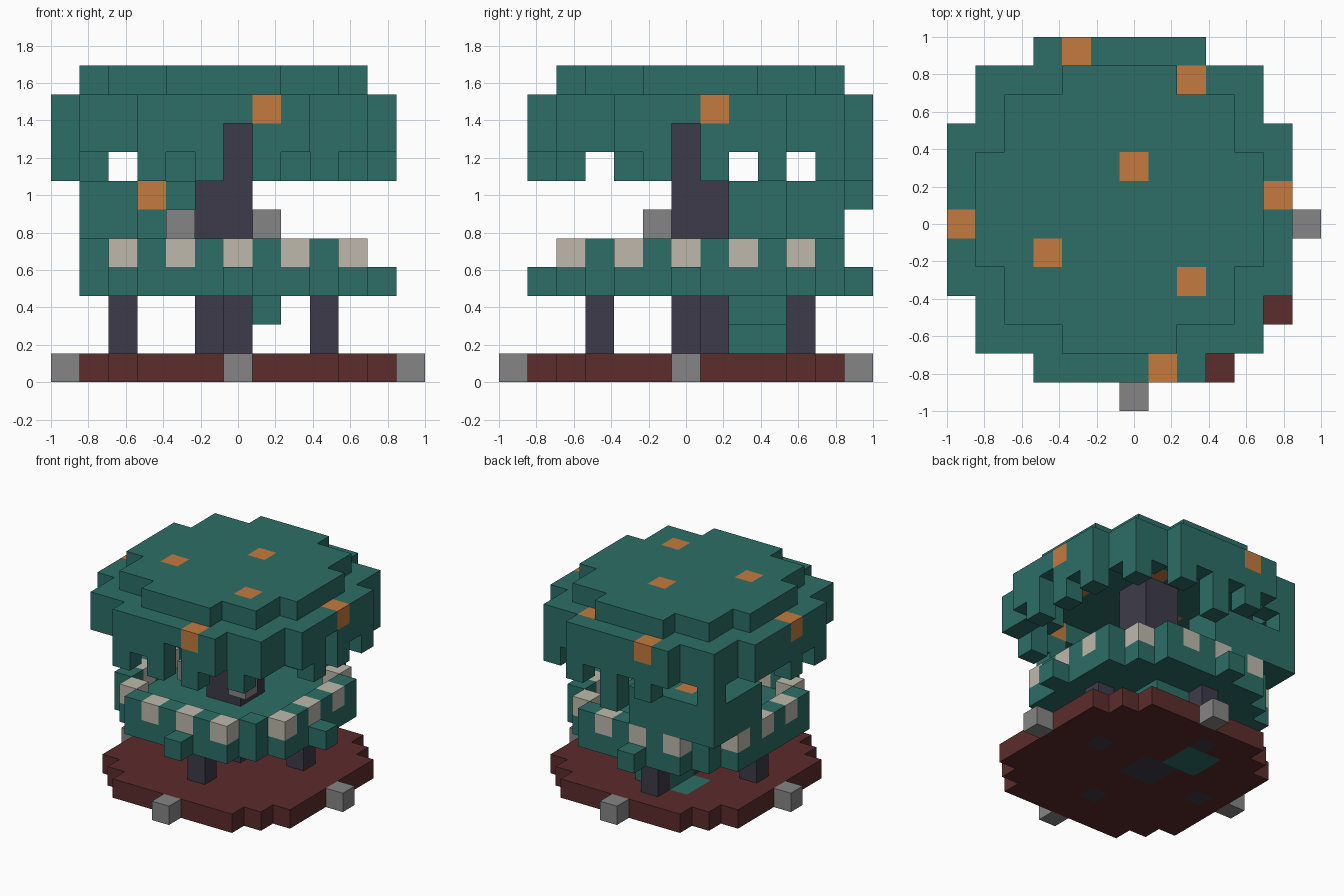
import bpy, bmesh, math
from mathutils import Vector

cube = bpy.data.objects.get("Cube")
if cube:
    bpy.data.objects.remove(cube, do_unlink=True)

U = 2 / 13  # size of one block


def material(name, rgb):
    m = bpy.data.materials.new(name)
    m.use_nodes = True
    color = (*rgb, 1)
    m.diffuse_color = color
    bsdf = next(n for n in m.node_tree.nodes if n.type == 'BSDF_PRINCIPLED')
    bsdf.inputs["Base Color"].default_value = color
    bsdf.inputs["Roughness"].default_value = 0.9
    return m


TEAL = material("teal", (0.025, 0.156, 0.133))
ORANGE = material("orange", (0.55, 0.195, 0.05))
DARK = material("dark_slate", (0.047, 0.044, 0.067))
RED = material("dark_red", (0.107, 0.025, 0.025))
GRAY = material("gray", (0.235, 0.235, 0.235))
CREAM = material("cream", (0.51, 0.485, 0.41))

parts = {}   # part name -> (material, list of cells)
owner = {}   # cell -> part name; later parts replace earlier ones


def add(name, mat, cells):
    parts.setdefault(name, mat)
    for c in cells:
        owner[c] = name


def box(xs, ys, zs):
    return [(x, y, z) for x in range(xs[0], xs[1] + 1)
            for y in range(ys[0], ys[1] + 1) for z in range(zs[0], zs[1] + 1)]


def disc(r2, cx=-0.5, cy=0.5):
    return {(x, y) for x in range(-7, 8) for y in range(-7, 8)
            if (x - cx) ** 2 + (y - cy) ** 2 <= r2}


def rim(d):
    return {(x, y) for x, y in d
            if not {(x + 1, y), (x - 1, y), (x, y + 1), (x, y - 1)} <= d}


def lift(d, *levels):
    return [(x, y, z) for x, y in d for z in levels]


# Base with four corner stones
add("base", RED, lift(disc(34.5, 0, 0), 0))
add("base_stones", GRAY, [(6, 0, 0), (-6, 0, 0), (0, 6, 0), (0, -6, 0)])

# Deck with small brackets and a checkered railing
deck = disc(27)
add("deck", TEAL, lift(deck, 3))
add("deck_brackets", TEAL, [(0, -5, 3), (5, 0, 3), (-1, 6, 3)])
for x, y in rim(deck):
    corner = x in (-4, 3) and y in (-3, 4)
    cream = ((x + y) % 2 == 0) != corner
    add("railing_light" if cream else "railing_teal",
        CREAM if cream else TEAL, [(x, y, 4)])

# Stairs under the deck
for k in range(3):
    add("stairs", TEAL, box((k - 2, k - 1), (2, 3), (k, k)))

# Corner booth on the deck
add("booth", TEAL, box((-5, -4), (2, 5), (5, 6)) + box((-3, -1), (4, 5), (5, 6)))
add("booth_lamp", ORANGE, [(-3, 4, 6)])

# Roof: top disc, stepped shoulder and hanging scalloped skirt
big, small = disc(41), disc(25)
add("roof_top", TEAL, lift(small, 10))
add("roof_shoulder", TEAL, lift(big - small, 9))
edge = rim(big)
add("roof_skirt", TEAL, lift(edge, 8))
corner_tabs = {(3, -4), (4, 5), (-5, 5)}
for x, y in edge:
    straight = x in (-6, 5) or y in (-5, 6)
    hangs = (x + y) % 2 == 0 and (x, y) != (-6, 2) if straight else (x, y) in corner_tabs
    if hangs:
        add("skirt_tabs", TEAL, [(x, y, 7)])
add("skirt_tabs", TEAL, [(0, 6, 6)])
for notch in ((0, -5, 8), (5, 0, 8)):
    owner.pop(notch)
add("roof_spots", ORANGE, [(0, 2, 10), (-3, -1, 10), (2, -2, 10)])
add("edge_spots", ORANGE, [(1, -5, 9), (5, 1, 9), (-6, 0, 9), (-2, 6, 9), (2, 5, 9)])

# Centre column, its lamps and the supporting legs
add("column", DARK, box((-1, 0), (0, 1), (0, 9)))
add("column_lamps", GRAY, [(1, -1, 5), (-2, -1, 5)])
for x, y in ((3, 1), (-1, 4), (0, -3), (-4, 0)):
    add("legs", DARK, box((x, x), (y, y), (0, 2)))

DIRS = [Vector(d) for d in ((1, 0, 0), (-1, 0, 0), (0, 1, 0),
                            (0, -1, 0), (0, 0, 1), (0, 0, -1))]


def build(name, mat):
    """Make one mesh from the exposed block faces of a part."""
    bm = bmesh.new()
    for cell in [c for c, n in owner.items() if n == name]:
        mid = Vector(cell) + Vector((0, 0, 0.5))
        for d in DIRS:
            if tuple(int(a + b) for a, b in zip(cell, d)) in owner:
                continue
            a = Vector((d.y, d.z, d.x)) / 2
            b = d.cross(a)
            c = mid + d / 2
            bm.faces.new([bm.verts.new((c + p) * U)
                          for p in (a + b, b - a, -a - b, a - b)])
    bmesh.ops.remove_doubles(bm, verts=bm.verts, dist=0.001)
    bmesh.ops.dissolve_limit(bm, angle_limit=math.radians(1),
                             verts=bm.verts, edges=bm.edges)
    me = bpy.data.meshes.new(name)
    bm.to_mesh(me)
    bm.free()
    me.materials.append(mat)
    bpy.context.collection.objects.link(bpy.data.objects.new(name, me))


for part, mat in parts.items():
    build(part, mat)
